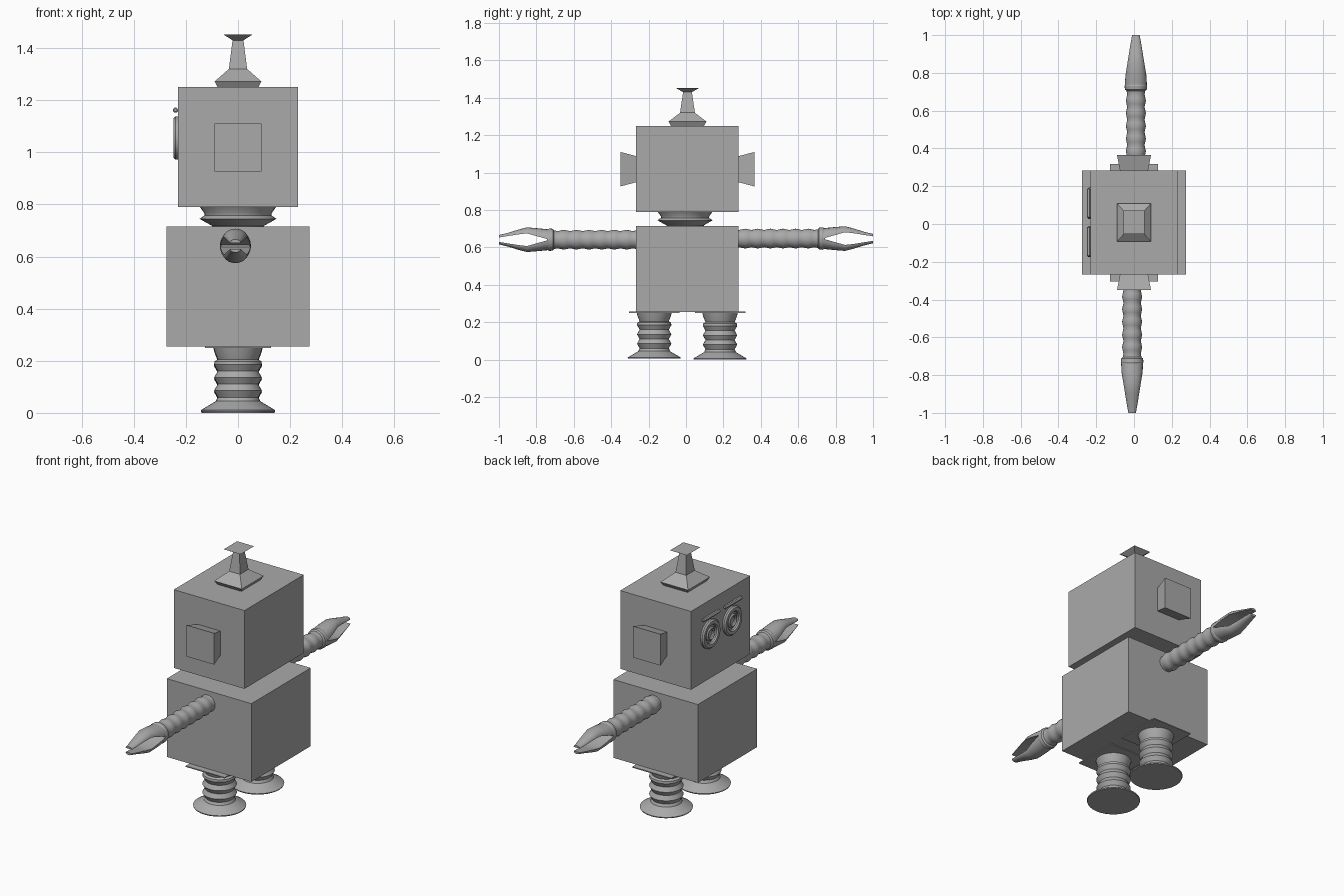
import bpy, bmesh, math
from mathutils import Matrix, Vector

if "Cube" in bpy.data.objects:
    bpy.data.objects.remove(bpy.data.objects["Cube"])

grey = bpy.data.materials.new("metal grey")
grey.diffuse_color = (0.4, 0.4, 0.4, 1)
grey.use_nodes = True
grey.node_tree.nodes["Principled BSDF"].inputs["Base Color"].default_value = grey.diffuse_color


def finish(name, bm, matrix=None, smooth=False):
    bmesh.ops.recalc_face_normals(bm, faces=bm.faces)
    me = bpy.data.meshes.new(name)
    bm.to_mesh(me)
    bm.free()
    if matrix:
        me.transform(matrix)
    me.materials.append(grey)
    ob = bpy.data.objects.new(name, me)
    bpy.context.collection.objects.link(ob)
    if smooth:
        bpy.ops.object.select_all(action='DESELECT')
        ob.select_set(True)
        bpy.context.view_layer.objects.active = ob
        bpy.ops.object.shade_smooth_by_angle(angle=math.radians(30))
    return ob


def loft(name, rings, matrix=None, smooth=False):
    """Skin closed rings of points and cap both ends."""
    bm = bmesh.new()
    rows = [[bm.verts.new(p) for p in ring] for ring in rings]
    n = len(rows[0])
    for a, b in zip(rows, rows[1:]):
        for i in range(n):
            j = (i + 1) % n
            bm.faces.new((a[i], a[j], b[j], b[i]))
    bm.faces.new(rows[0])
    bm.faces.new(rows[-1])
    return finish(name, bm, matrix, smooth)


def rect(hx, hy, z):
    return [(-hx, -hy, z), (hx, -hy, z), (hx, hy, z), (-hx, hy, z)]


def lathe(name, profile, matrix=None, sides=32):
    """Solid of revolution about local z from (radius, height) pairs."""
    rings = [[(r * math.cos(2 * math.pi * i / sides), r * math.sin(2 * math.pi * i / sides), z)
              for i in range(sides)] for r, z in profile]
    return loft(name, rings, matrix, True)


def box(name, x0, x1, y0, y1, z0, z1):
    hx, hy = (x1 - x0) / 2, (y1 - y0) / 2
    return loft(name, [rect(hx, hy, z0), rect(hx, hy, z1)],
                Matrix.Translation(((x0 + x1) / 2, (y0 + y1) / 2, 0)))


def ring(name, matrix, outer, inner, depth):
    """Flat ring with softened outer rim."""
    prof = [(inner, 0), (outer, 0), (outer, depth * .6), (outer - .008, depth),
            (inner + .006, depth), (inner, depth * .6)]
    bm = bmesh.new()
    n = 32
    rows = [[bm.verts.new((r * math.cos(2 * math.pi * i / n), r * math.sin(2 * math.pi * i / n), z))
             for r, z in prof] for i in range(n)]
    for i in range(n):
        a, b = rows[i], rows[(i + 1) % n]
        for k in range(len(prof)):
            m = (k + 1) % len(prof)
            bm.faces.new((a[k], a[m], b[m], b[k]))
    return finish(name, bm, matrix, True)


# Head and body blocks
box("body", -.275, .275, -.268, .282, .255, .715)
box("head", -.23, .23, -.268, .282, .79, 1.25)

# Neck bellows
lathe("neck", [(.10, .70), (.10, .718), (.148, .745), (.128, .758), (.13, .768), (.15, .795)],
      Matrix.Translation((0, -.005, 0)))

# Square flared antenna
loft("antenna", [rect(r, r * 1.13, z) for r, z in
                 [(.075, 1.245), (.09, 1.272), (.035, 1.32), (.021, 1.43), (.055, 1.452)]],
     Matrix.Translation((0, .008, 0)))

# Flared ears on both sides of the head
for side, y0, label in ((-1, -.26, "front_ear"), (1, .275, "back_ear")):
    loft(label, [rect(.073, .068, 0), rect(.09, .092, .09)],
         Matrix.Translation((0, y0, 1.018)) @ Matrix.Rotation(-side * math.pi / 2, 4, 'X'))

# Eyes and brows on the face side
for i, y in enumerate((.11, -.093)):
    face = Matrix.Translation((-.228, y, 1.055)) @ Matrix.Rotation(-math.pi / 2, 4, 'Y')
    ring(f"eye_rim_{i}", face, .083, .052, .02)
    ring(f"pupil_rim_{i}", face, .04, .024, .016)
    lathe(f"brow_{i}", [(.006, -.078), (.01, -.074), (.01, .074), (.006, .078)],
          Matrix.Translation((-.24, y, 1.162)) @ Matrix.Rotation(math.pi / 2, 4, 'X'), 12)

# Legs: hip plate, bellows and wide foot
leg = [(.14, 0), (.142, .006), (.085, .04), (.08, .052)]
for k in range(3):
    z = .055 + k * .05
    leg += [(.078, z), (.092, z + .025)]
leg += [(.09, .193), (.078, .2), (.088, .225), (.097, .256)]
for label, y, lift in (("front_leg", -.17, .005), ("back_leg", .182, 0)):
    lathe(label, leg, Matrix.Translation((0, y, lift)))
    box(label + "_plate", -.127, .127, y - .135, y + .135, .25, .256)


def claw_half(name, matrix, sign):
    """One curved jaw: (distance, half width, inner height, outer height)."""
    stations = [(.73, .059, .0, .055), (.79, .055, .017, .061), (.85, .045, .034, .066),
                (.90, .037, .028, .053), (.95, .029, .02, .037), (1.0, .02, .012, .025)]
    rings = []
    for y, w, inner, outer in stations:
        arc = [(w * math.cos(math.pi * k / 10), y,
                sign * (inner + (outer - inner) * math.sin(math.pi * k / 10))) for k in range(11)]
        rings.append(arc)
    loft(name, rings, matrix, True)


# Arms: wavy hose, wrist cuff and two-jaw claw
for label, side, x, z in (("front", -1, -.01, .641), ("back", 1, .01, .647)):
    base = Matrix.Translation((x, 0, z)) @ Matrix.Scale(side, 4, Vector((0, 1, 0)))
    along = base @ Matrix.Rotation(-math.pi / 2, 4, 'X')
    hose = [(.0495 + .0035 * math.cos(2 * math.pi * (t / 4)), .25 + .47 * t / 28)
            for t in range(29)]
    lathe(label + "_arm", hose, along, 24)
    lathe(label + "_cuff", [(.05, .705), (.058, .712), (.06, .73), (.054, .742)], along, 24)
    claw_half(label + "_upper_claw", base, 1)
    claw_half(label + "_lower_claw", base, -1)
